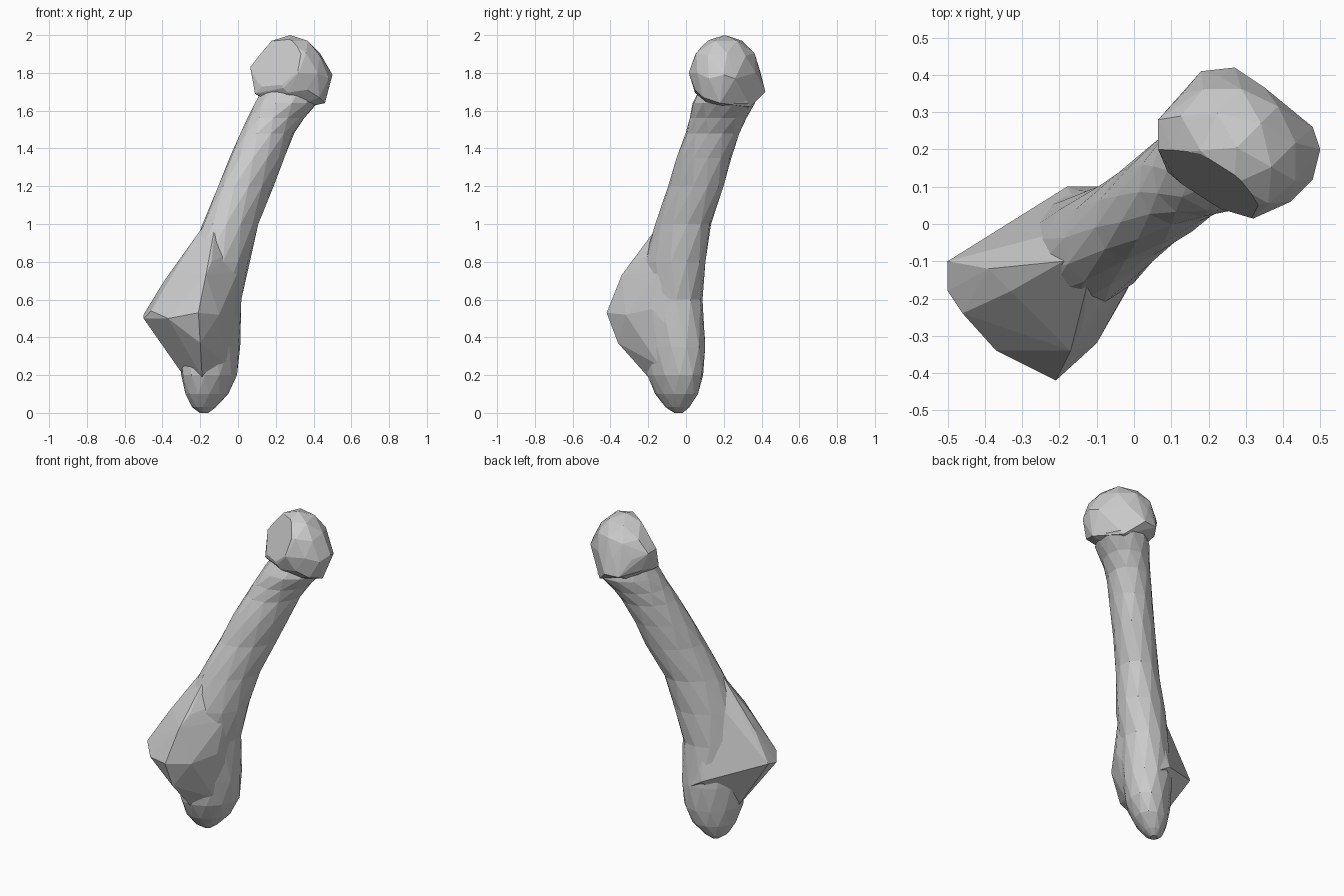
import bpy
import bmesh
from math import sin, cos, pi
from mathutils import Matrix, Vector

cube = bpy.data.objects.get("Cube")
if cube:
    bpy.data.objects.remove(cube, do_unlink=True)

# Single bone-grey material
bone_grey = bpy.data.materials.new("bone_grey")
bone_grey.use_nodes = True
colour = (0.6, 0.6, 0.6, 1.0)
bone_grey.diffuse_color = colour
bone_grey.node_tree.nodes["Principled BSDF"].inputs["Base Color"].default_value = colour

# The bone leans along the diagonal of the ground plane
LEAN = Matrix.Rotation(pi / 4, 4, "Z")


def finish(bm, name):
    """Turn a bmesh into a flat shaded object."""
    bmesh.ops.recalc_face_normals(bm, faces=bm.faces)
    mesh = bpy.data.meshes.new(name)
    bm.to_mesh(mesh)
    bm.free()
    mesh.materials.append(bone_grey)
    obj = bpy.data.objects.new(name, mesh)
    bpy.context.scene.collection.objects.link(obj)
    return obj


def loft(name, rings, sides):
    """Skin a stack of ellipses given as (height, x, y, long radius, short radius)."""
    bm = bmesh.new()
    loops = []
    for i, (height, x, y, long_radius, short_radius) in enumerate(rings):
        loop = []
        for k in range(sides):
            # alternate rings are twisted half a step for irregular facets
            angle = 2 * pi * (k + 0.5 * (i % 2)) / sides
            offset = LEAN @ Vector((long_radius * cos(angle), short_radius * sin(angle), 0))
            loop.append(bm.verts.new(offset + Vector((x, y, height))))
        loops.append(loop)
    for i, (low, high) in enumerate(zip(loops, loops[1:])):
        for k in range(sides):
            n = (k + 1) % sides
            if i % 2 == 0:
                bm.faces.new((low[k], low[n], high[k]))
                bm.faces.new((low[n], high[n], high[k]))
            else:
                bm.faces.new((low[k], low[n], high[n]))
                bm.faces.new((low[k], high[n], high[k]))
    bm.faces.new(loops[0][::-1])
    bm.faces.new(loops[-1])
    return finish(bm, name)


def hull(name, corners, ellipsoid=None, cut=None):
    """Wrap corner points, and optionally an ellipsoid, in a convex skin; cut off a flat facet."""
    bm = bmesh.new()
    if ellipsoid:
        centre, radii = ellipsoid
        matrix = Matrix.Translation(centre) @ LEAN @ Matrix.Diagonal((*radii, 1))
        bmesh.ops.create_icosphere(bm, subdivisions=2, radius=1, matrix=matrix)
        bmesh.ops.delete(bm, geom=bm.edges[:], context="EDGES_FACES")
    for corner in corners:
        bm.verts.new(corner)
    bmesh.ops.convex_hull(bm, input=bm.verts[:])
    loose = [v for v in bm.verts if not v.link_faces]
    bmesh.ops.delete(bm, geom=loose, context="VERTS")
    if cut:
        point, normal = cut
        geom = bm.verts[:] + bm.edges[:] + bm.faces[:]
        bmesh.ops.bisect_plane(bm, geom=geom, plane_co=point, plane_no=normal, clear_outer=True)
        rim = [e for e in bm.edges if e.is_boundary]
        bmesh.ops.holes_fill(bm, edges=rim, sides=0)
    return finish(bm, name)


# Shaft, from the rounded lower tip up into the head
bone = loft("bone", [
    (0, -.18, -.04, .025, .02),
    (.03, -.18, -.045, .07, .055),
    (.1, -.165, -.05, .13, .095),
    (.2, -.153, -.057, .17, .125),
    (.35, -.145, -.055, .175, .14),
    (.6, -.14, -.07, .175, .14),
    (.8, -.1, -.06, .185, .14),
    (1, -.04, -.015, .17, .125),
    (1.2, .042, .052, .17, .12),
    (1.35, .1, .095, .165, .125),
    (1.48, .155, .14, .16, .125),
    (1.56, .2, .17, .165, .135),
    (1.64, .255, .2, .18, .155),
    (1.75, .28, .22, .13, .13),
], 12)

# Flared lower end with its slanted joint face
lower_flare = hull("lower_flare", [
    (-.5, -.1, .52), (-.5, -.18, .5), (-.46, -.24, .54), (-.44, -.14, .61),
    (-.37, -.34, .5), (-.21, -.42, .53), (-.17, -.34, .73), (-.14, -.28, .8),
    (-.39, -.12, .7), (-.33, -.18, .76), (-.2, -.36, .37), (-.2, -.25, .28),
    (-.34, -.14, .3), (-.1, -.32, .52), (-.02, -.18, .55), (-.3, 0, .5),
    (-.18, .1, .4), (-.1, .1, .35), (0, -.05, .4), (-.05, .05, .7),
    (-.12, 0, .95), (-.19, -.1, .98), (-.12, -.14, 1), (0, -.14, .75),
    (-.29, -.1, .2), (-.19, -.2, .19), (-.06, -.14, .25), (.03, -.06, .88),
])

# Rounded head with a lower rim and a flat sloping shoulder
head = hull("head", [
    (.5, .2, 1.79), (.48, .12, 1.77), (.48, .26, 1.77), (.46, .18, 1.64),
    (.27, .42, 1.7), (.18, .41, 1.7), (.24, .04, 1.72), (.36, .34, 1.62),
    (.065, .28, 1.83), (.065, .2, 1.83), (.09, .14, 1.69), (.18, .2, 1.97),
    (.1, .3, 1.72), (.43, .09, 1.67),
], ((.276, .205, 1.8), (.175, .205, .2)), ((.065, .2, 1.83), (-.52, -.76, .37)))

# Fuse the parts into one skin
bpy.context.view_layer.objects.active = bone
for part in (lower_flare, head):
    union = bone.modifiers.new("fuse_" + part.name, "BOOLEAN")
    union.operation = "UNION"
    union.solver = "EXACT"
    union.object = part
    bpy.ops.object.modifier_apply(modifier=union.name)
    bpy.data.objects.remove(part, do_unlink=True)
